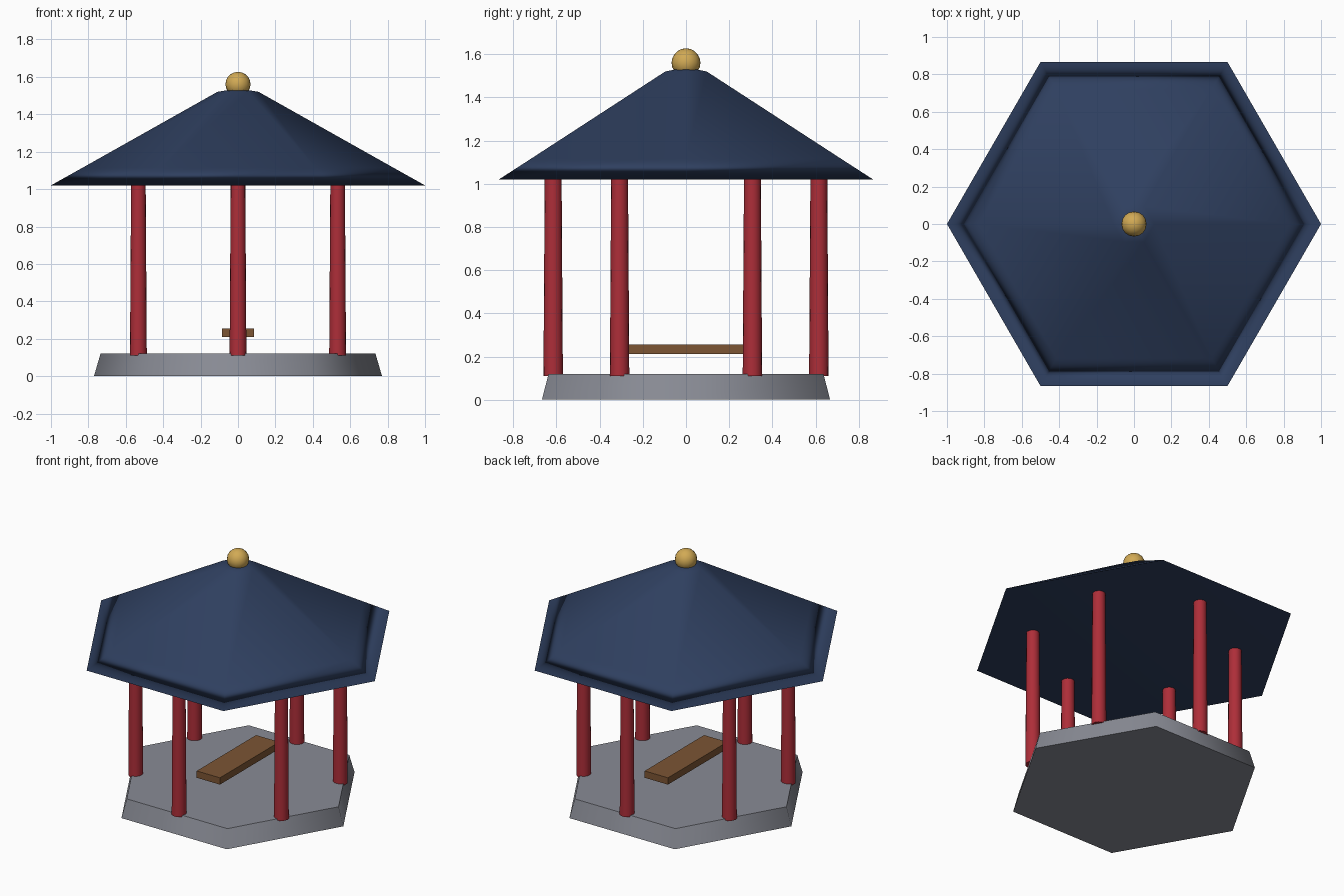
import bpy
import bmesh
from math import pi, sin, cos, radians

cube = bpy.data.objects.get("Cube")
if cube:
    bpy.data.objects.remove(cube, do_unlink=True)


def material(name, rgb):
    mat = bpy.data.materials.new(name)
    mat.use_nodes = True
    color = (*rgb, 1.0)
    mat.diffuse_color = color
    mat.node_tree.nodes["Principled BSDF"].inputs["Base Color"].default_value = color
    return mat


navy = material("navy_roof", (0.028, 0.05, 0.115))
red = material("red_lacquer", (0.42, 0.027, 0.04))
stone = material("grey_stone", (0.25, 0.26, 0.30))
wood = material("brown_wood", (0.20, 0.09, 0.034))
gold = material("gold", (0.64, 0.40, 0.09))


def finish(obj, name, mat, smooth_angle=None):
    obj.name = obj.data.name = name
    obj.data.materials.append(mat)
    if smooth_angle is not None:
        bpy.ops.object.select_all(action="DESELECT")
        obj.select_set(True)
        bpy.context.view_layer.objects.active = obj
        bpy.ops.object.shade_smooth_by_angle(angle=radians(smooth_angle))
    return obj


def lathe(name, profile, sides, mat, smooth_angle, location=(0, 0, 0)):
    """Closed solid from (radius, height) rings, bottom to top."""
    bm = bmesh.new()
    rings = [[bm.verts.new((r * cos(2 * pi * i / sides), r * sin(2 * pi * i / sides), z))
              for i in range(sides)] for r, z in profile]
    for low, high in zip(rings, rings[1:]):
        for i in range(sides):
            j = (i + 1) % sides
            bm.faces.new((low[i], low[j], high[j], high[i]))
    bm.faces.new(rings[0][::-1])
    bm.faces.new(rings[-1])
    mesh = bpy.data.meshes.new(name)
    bm.to_mesh(mesh)
    bm.free()
    obj = bpy.data.objects.new(name, mesh)
    bpy.context.collection.objects.link(obj)
    obj.location = location
    return finish(obj, name, mat, smooth_angle)


# Hexagonal stone platform
lathe("platform", [(0.77, 0), (0.735, 0.12)], 6, stone, 65)

# Six tapered pillars, one at the middle of each platform side
for k in range(6):
    a = pi / 6 + k * pi / 3
    lathe(f"pillar_{k + 1}", [(0.045, 0.11), (0.039, 1.03)], 16, red, 40,
          (0.615 * cos(a), 0.615 * sin(a), 0))

# Hexagonal roof with soft hips and a shallow cap
roof = lathe("roof", [(1.0, 1.02), (0.83, 1.115), (0.11, 1.52), (0.05, 1.53)],
             6, navy, 180)
weighted = roof.modifiers.new("weighted_normals", "WEIGHTED_NORMAL")
weighted.mode = "FACE_AREA"

# Ball finial
bpy.ops.mesh.primitive_uv_sphere_add(segments=16, ring_count=10, radius=0.067,
                                     location=(0, 0, 1.56))
finish(bpy.context.object, "finial", gold, 40)

# Bench plank
bpy.ops.mesh.primitive_cube_add(size=1, location=(0, 0, 0.233))
bench = finish(bpy.context.object, "bench", wood)
bench.scale = (0.17, 0.62, 0.045)
